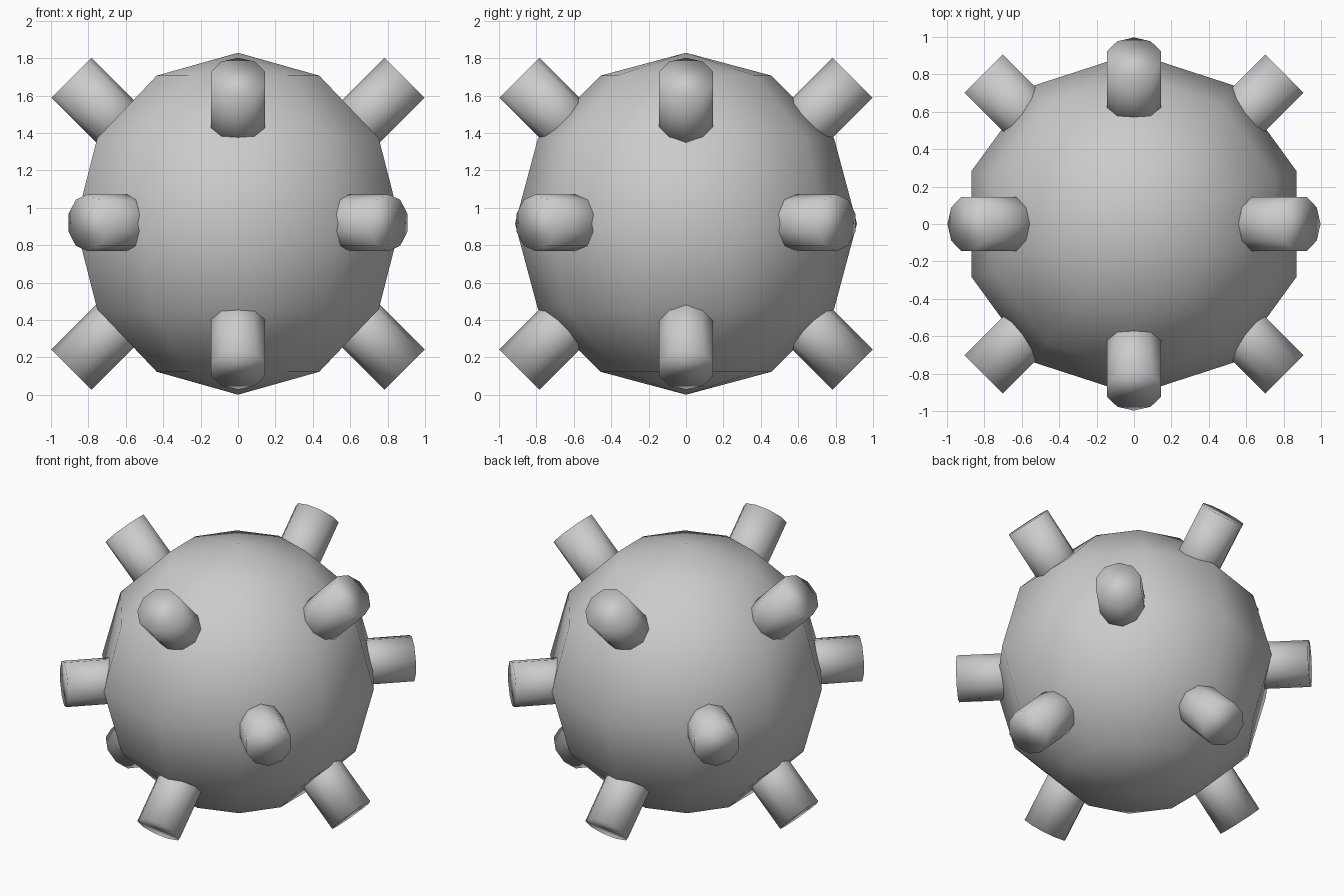
import bpy
from mathutils import Vector, Matrix

if "Cube" in bpy.data.objects:
    bpy.data.objects.remove(bpy.data.objects["Cube"])

CENTRE = Vector((0, 0, 0.915))
BODY_R = 0.914
PEG_R, PEG_LEN = 0.152, 0.5

# faceted round body with smooth shading
bpy.ops.mesh.primitive_uv_sphere_add(segments=10, ring_count=6, radius=BODY_R, location=CENTRE)
body = bpy.context.object
body.name = "body"
bpy.ops.object.shade_smooth()


def add_peg(name, tip, axis, corner):
    """Ten-sided peg ending at tip; one corner of its section points along corner."""
    z = axis.normalized()
    y = corner.normalized()
    x = y.cross(z)
    rot = Matrix((x, y, z)).transposed()
    bpy.ops.mesh.primitive_cylinder_add(vertices=10, radius=PEG_R, depth=PEG_LEN)
    peg = bpy.context.object
    peg.name = name
    peg.matrix_world = Matrix.Translation(CENTRE + tip - z * PEG_LEN / 2) @ rot.to_4x4()
    bpy.ops.object.shade_smooth()


for a in (-1, 1):
    for b in (-1, 1):
        # pegs leaning sideways
        add_peg("side_peg", Vector((a * 0.89, 0, b * 0.78)), Vector((a, 0, b)), Vector((a, 0, -b)))
        # pegs leaning to front and back
        add_peg("front_back_peg", Vector((0, a * 0.89, b * 0.78)), Vector((0, a, b)), Vector((0, a, -b)))
        # level pegs around the middle
        add_peg("level_peg", Vector((a * 0.804, b * 0.804, 0.005)), Vector((a, b, 0)), Vector((0, 0, 1)))
